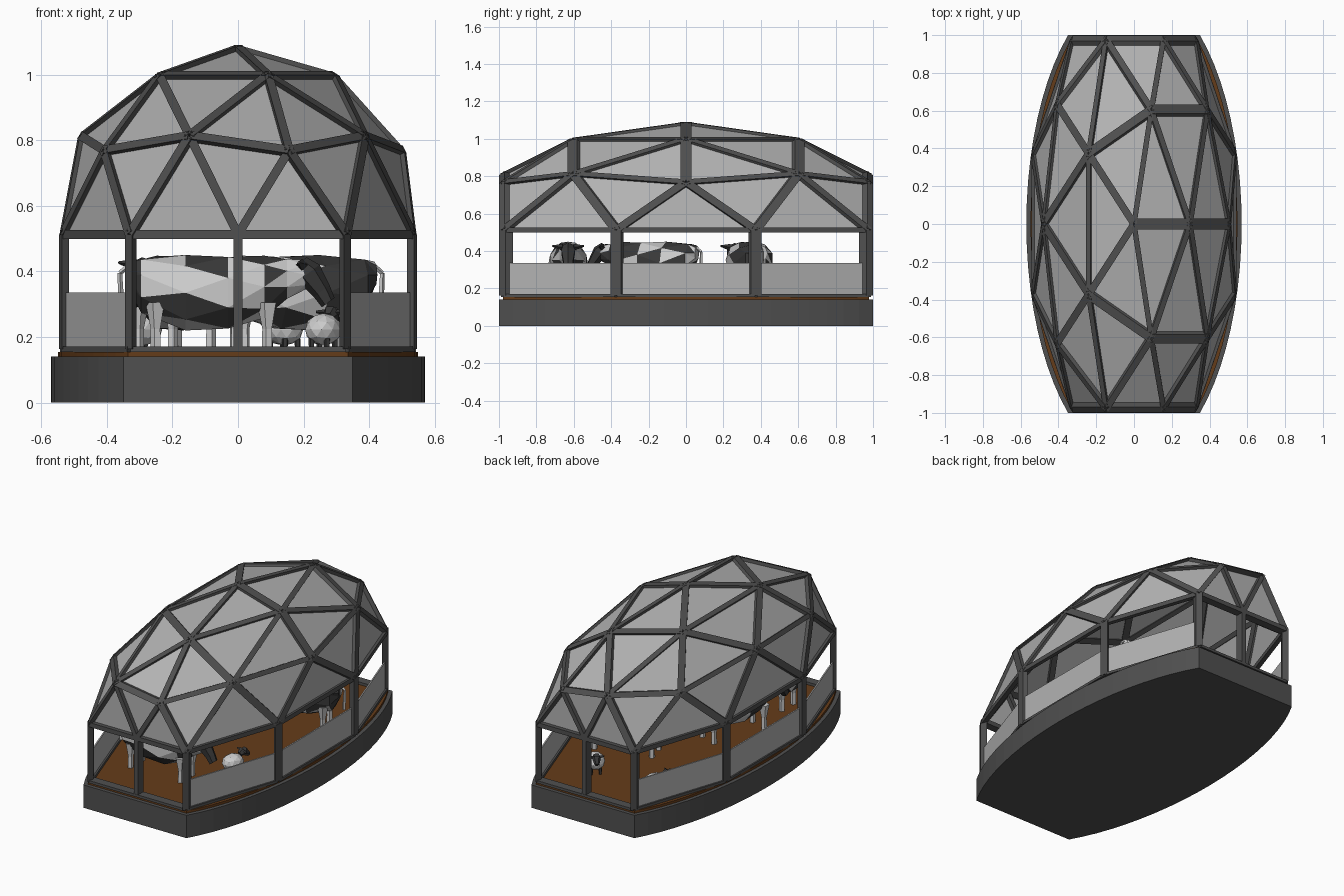
import bpy, bmesh, math
from mathutils import Vector, Matrix, noise

if "Cube" in bpy.data.objects:
    bpy.data.objects.remove(bpy.data.objects["Cube"])

FLOOR = 0.155
DOME = Matrix.Translation((0, 0, 0.513)) @ Matrix.Diagonal((0.557, 1.19, 0.565, 1))
CLIP = math.cos(math.radians(36))      # the dome ends are flattened here


def material(name, c):
    m = bpy.data.materials.new(name)
    m.diffuse_color = (*c, 1)
    m.use_nodes = True
    m.node_tree.nodes["Principled BSDF"].inputs["Base Color"].default_value = m.diffuse_color
    return m


DARK = material("dark_metal", (0.08, 0.08, 0.08))
GLASS = material("pane", (0.45, 0.45, 0.45))
BROWN = material("soil", (0.13, 0.045, 0.01))
WHITE = material("white_coat", (0.65, 0.65, 0.65))
BLACK = material("black_coat", (0.04, 0.04, 0.04))


def finish(name, bm, *mats, recalc=True):
    if recalc:
        bmesh.ops.recalc_face_normals(bm, faces=bm.faces[:])
    me = bpy.data.meshes.new(name)
    bm.to_mesh(me)
    bm.free()
    for m in mats:
        me.materials.append(m)
    ob = bpy.data.objects.new(name, me)
    bpy.context.collection.objects.link(ob)
    return ob


def loft(bm, rings, mat=0):
    """Skin a list of equal point rings and cap both ends."""
    vs = [[bm.verts.new(p) for p in r] for r in rings]
    n = len(vs[0])
    fs = [bm.faces.new((a[i], a[(i + 1) % n], b[(i + 1) % n], b[i]))
          for a, b in zip(vs, vs[1:]) for i in range(n)]
    fs += [bm.faces.new(vs[0][::-1]), bm.faces.new(vs[-1])]
    for f in fs:
        f.material_index = mat
    return fs


def beam(bm, a, b, out, w=0.048, d=0.042):
    """Square bar from a to b, its depth facing 'out'."""
    t = (b - a).normalized()
    s = t.cross(out).normalized() * w / 2
    u = s.cross(t).normalized() * d / 2
    loft(bm, [[p + s + u, p - s + u, p - s - u, p + s - u] for p in (a, b)])


def tube(bm, a, b, r0, r1, n=5, mat=0):
    a, b = Vector(a), Vector(b)
    q = (b - a).to_track_quat('Z', 'Y')
    ang = [2 * math.pi * i / n for i in range(n)]
    return loft(bm, [[p + q @ Vector((r * math.cos(t), r * math.sin(t), 0)) for t in ang]
                     for p, r in ((a, r0), (b, r1))], mat)


# Dome panes: upper half of a subdivided icosahedron with flattened ends
bm = bmesh.new()
bmesh.ops.create_icosphere(bm, subdivisions=2, radius=1)
bmesh.ops.delete(bm, geom=[v for v in bm.verts if v.co.z < -0.05], context='VERTS')
for v in bm.verts:
    v.co.y = max(-CLIP, min(CLIP, v.co.y))
edges = [(e.verts[0].co.copy(), e.verts[1].co.copy()) for e in bm.edges]
ring = sorted((v.co.copy() for v in bm.verts if v.co.z < 0.05),
              key=lambda p: math.atan2(p.y, p.x))
bm.transform(DOME)
finish("dome_panes", bm, GLASS, recalc=False)

# Dome struts
bm = bmesh.new()
for a, b in edges:
    beam(bm, a, b, (a + b).normalized())
bm.transform(DOME)
finish("dome_struts", bm, DARK)

# Posts and sill rails below the dome
bm = bmesh.new()
low = Vector((0, 0, (FLOOR + 0.008 - 0.513) / 0.565))
pairs = list(zip(ring, ring[1:] + ring[:1]))
for a, b in pairs:
    beam(bm, a + low, a, a.normalized())
    beam(bm, a + low, b + low, Vector((0, 0, 1)), 0.045, 0.028)
bm.transform(DOME)
finish("posts_and_sills", bm, DARK)

# Side wall panels (the two end bays stay open)
bm = bmesh.new()
for a, b in pairs:
    if abs(a.y + b.y) > 1.99 * CLIP * 0.99:
        continue
    p, q = DOME @ a, DOME @ b
    out = Vector((q.y - p.y, p.x - q.x, 0)).normalized() * 0.004
    loft(bm, [[Vector((c.x, c.y, z)) + out * k for z, k in
               ((0.165, 1), (0.335, 1), (0.335, -1), (0.165, -1))] for c in (p, q)])
finish("wall_panels", bm, GLASS)


# Plinth and floor: ellipse cut straight at both ends
def slab(name, rx, ry, end, z0, z1, mat):
    t0 = math.asin(end / ry)
    half = [-t0 + 2 * t0 * i / 20 for i in range(21)]
    pts = [(rx * math.cos(t), ry * math.sin(t)) for t in half]
    pts += [(-x, -y) for x, y in pts]
    bm = bmesh.new()
    loft(bm, [[(x, y, z) for x, y in pts] for z in (z0, z1)])
    finish(name, bm, mat)


slab("plinth", 0.57, 1.265, 1.0, 0, 0.14, DARK)
slab("floor", 0.548, 1.235, 0.978, 0.14, FLOOR, BROWN)


# Cows, built facing +x
def cow(name, x, y, angle):
    bm = bmesh.new()
    body = [(-0.275, .235, .035, .04), (-0.235, .2, .08, .088), (-0.1, .18, .105, .115),
            (0.03, .18, .105, .118), (0.14, .198, .085, .095), (0.21, .222, .05, .065),
            (0.265, .235, .035, .045)]
    fs = loft(bm, [[(px, w * math.cos(t), z + h * math.sin(t))
                    for t in [math.pi * (i + (k % 2) * 0.5) / 4 for i in range(8)]]
                   for k, (px, z, w, h) in enumerate(body)])
    bmesh.ops.triangulate(bm, faces=fs)
    for f in bm.faces:
        c = f.calc_center_median()
        f.material_index = int(noise.noise(c * 11 + Vector((x, y, 3)) * 5) > 0)
    # head, muzzle, ears, tail
    head = [(0.245, .27, .03, .03), (0.275, .24, .042, .042),
            (0.315, .185, .03, .03), (0.335, .15, .027, .024)]
    d, up = Vector((.6, 0, -.8)), Vector((.8, 0, .6))
    loft(bm, [[Vector((px, 0, z)) + up * h * math.sin(t) + Vector((0, w * math.cos(t), 0))
               for t in [math.pi * (i + .5) / 3 for i in range(6)]]
              for px, z, w, h in head], 1)
    tube(bm, (-0.27, 0, .265), (-0.3, 0, .24), .008, .007, 4)
    tube(bm, (-0.3, 0, .24), (-0.295, 0, .12), .007, .01, 4)
    for s in (-1, 1):
        tube(bm, (0.255, s * .03, .265), (0.245, s * .085, .272), .018, .004, 4, 1)
        for lx in (-0.19, 0.15):
            tube(bm, (lx, s * .055, .15), (lx, s * .055, .07), .032, .016)
            tube(bm, (lx, s * .055, .07), (lx, s * .055, 0), .016, .017)
    bm.transform(Matrix.Translation((x, y, FLOOR)) @ Matrix.Rotation(angle, 4, 'Z'))
    finish(name, bm, WHITE, BLACK)


cow("cow_front", -0.06, -0.63, 0)
cow("cow_middle", -0.2, -0.2, math.radians(-110))
cow("cow_back", 0.15, 0.33, math.radians(195))


# Sheep, built facing +x
def sheep(name, x, y, angle):
    bm = bmesh.new()
    bmesh.ops.create_icosphere(bm, subdivisions=2, radius=0.055,
                               matrix=Matrix.Translation((0, 0, .068)) @
                               Matrix.Diagonal((1.2, 1, .9, 1)))
    tube(bm, (0.045, 0, .105), (0.07, 0, .118), .016, .026, 6, 1)
    tube(bm, (0.07, 0, .118), (0.105, 0, .09), .026, .013, 6, 1)
    for s in (-1, 1):
        tube(bm, (0.068, s * .015, .12), (0.06, s * .045, .122), .01, .004, 4, 1)
        for lx in (-0.035, 0.035):
            tube(bm, (lx, s * .025, .04), (lx, s * .025, 0), .01, .008, 5, 1)
    bm.transform(Matrix.Translation((x, y, FLOOR)) @ Matrix.Rotation(angle, 4, 'Z'))
    finish(name, bm, WHITE, BLACK)


sheep("sheep_right", 0.26, -0.42, math.radians(70))
sheep("sheep_back", 0.14, 0.68, math.radians(130))
sheep("sheep_left", -0.29, 0.71, math.radians(-135))
